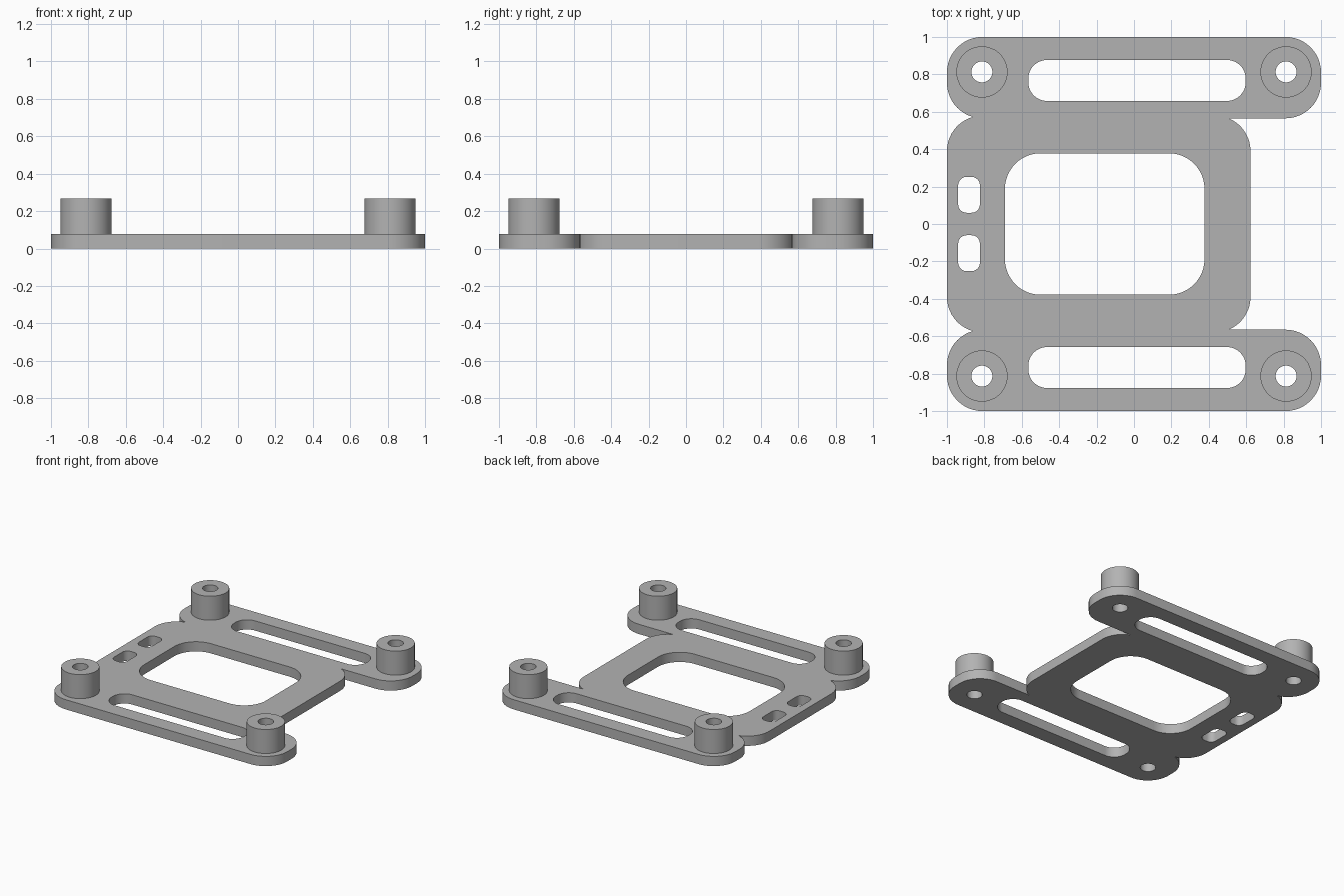
import bpy
import bmesh
from math import cos, sin, pi, radians

if "Cube" in bpy.data.objects:
    bpy.data.objects.remove(bpy.data.objects["Cube"])

PLATE_TOP = 0.077
BOSS_TOP = 0.267
BOSS_POS = 0.813

grey = bpy.data.materials.new("light grey")
grey.use_nodes = True
colour = (0.45, 0.45, 0.45, 1)
grey.diffuse_color = colour
grey.node_tree.nodes["Principled BSDF"].inputs["Base Color"].default_value = colour


def prism(name, outline, z0, z1):
    """Extrude a flat outline from z0 up to z1."""
    bm = bmesh.new()
    face = bm.faces.new([bm.verts.new((x, y, z0)) for x, y in outline])
    top = bmesh.ops.extrude_face_region(bm, geom=[face])["geom"]
    verts = [v for v in top if isinstance(v, bmesh.types.BMVert)]
    bmesh.ops.translate(bm, verts=verts, vec=(0, 0, z1 - z0))
    bmesh.ops.recalc_face_normals(bm, faces=bm.faces)
    mesh = bpy.data.meshes.new(name)
    bm.to_mesh(mesh)
    bm.free()
    mesh.materials.append(grey)
    obj = bpy.data.objects.new(name, mesh)
    bpy.context.collection.objects.link(obj)
    return obj


def rounded(x0, x1, y0, y1, r, steps=12):
    """Rounded rectangle outline, counter-clockwise."""
    centres = [(x1 - r, y1 - r), (x0 + r, y1 - r), (x0 + r, y0 + r), (x1 - r, y0 + r)]
    return [(cx + r * cos(a), cy + r * sin(a))
            for q, (cx, cy) in enumerate(centres)
            for a in [(q + i / steps) * pi / 2 for i in range(steps + 1)]]


def circle(x, y, r, steps=48):
    return [(x + r * cos(2 * pi * i / steps), y + r * sin(2 * pi * i / steps))
            for i in range(steps)]


def combine(base, tool, operation):
    """Apply a boolean to base and discard the tool."""
    mod = base.modifiers.new("boolean", "BOOLEAN")
    mod.operation = operation
    mod.solver = "EXACT"
    mod.object = tool
    tool.hide_render = True
    bpy.context.view_layer.objects.active = base
    bpy.ops.object.modifier_apply(modifier=mod.name)
    bpy.data.objects.remove(tool)


def cut(base, outline):
    combine(base, prism("cutter", outline, -0.1, 0.4), "DIFFERENCE")


# Central panel
plate = prism("mounting_plate", rounded(-1, 0.623, -0.58, 0.58, 0.19), 0, PLATE_TOP)

# Front and back arms
for y0, y1 in [(-1, -0.565), (0.565, 1)]:
    arm = prism("arm", rounded(-1, 1, y0, y1, 0.19), 0, PLATE_TOP)
    combine(plate, arm, "UNION")

# Corner standoffs
corners = [(x, y) for x in (-BOSS_POS, BOSS_POS) for y in (-BOSS_POS, BOSS_POS)]
for x, y in corners:
    boss = prism("standoff", circle(x, y, 0.137), PLATE_TOP / 2, BOSS_TOP)
    combine(plate, boss, "UNION")

# Screw holes through plate and standoffs
for x, y in corners:
    cut(plate, circle(x, y, 0.056, 32))

# Central window
cut(plate, rounded(-0.69, 0.377, -0.378, 0.378, 0.19))

# Long arm slots and small strap slots
for y0, y1 in [(0.658, 0.877), (-0.877, -0.658)]:
    cut(plate, rounded(-0.565, 0.597, y0, y1, 0.1))
for y0, y1 in [(0.06, 0.252), (-0.252, -0.06)]:
    cut(plate, rounded(-0.94, -0.824, y0, y1, 0.045, 8))

# Smooth the round walls, keep rims sharp
bpy.ops.object.select_all(action="DESELECT")
plate.select_set(True)
bpy.context.view_layer.objects.active = plate
bpy.ops.object.shade_smooth_by_angle(angle=radians(30))
